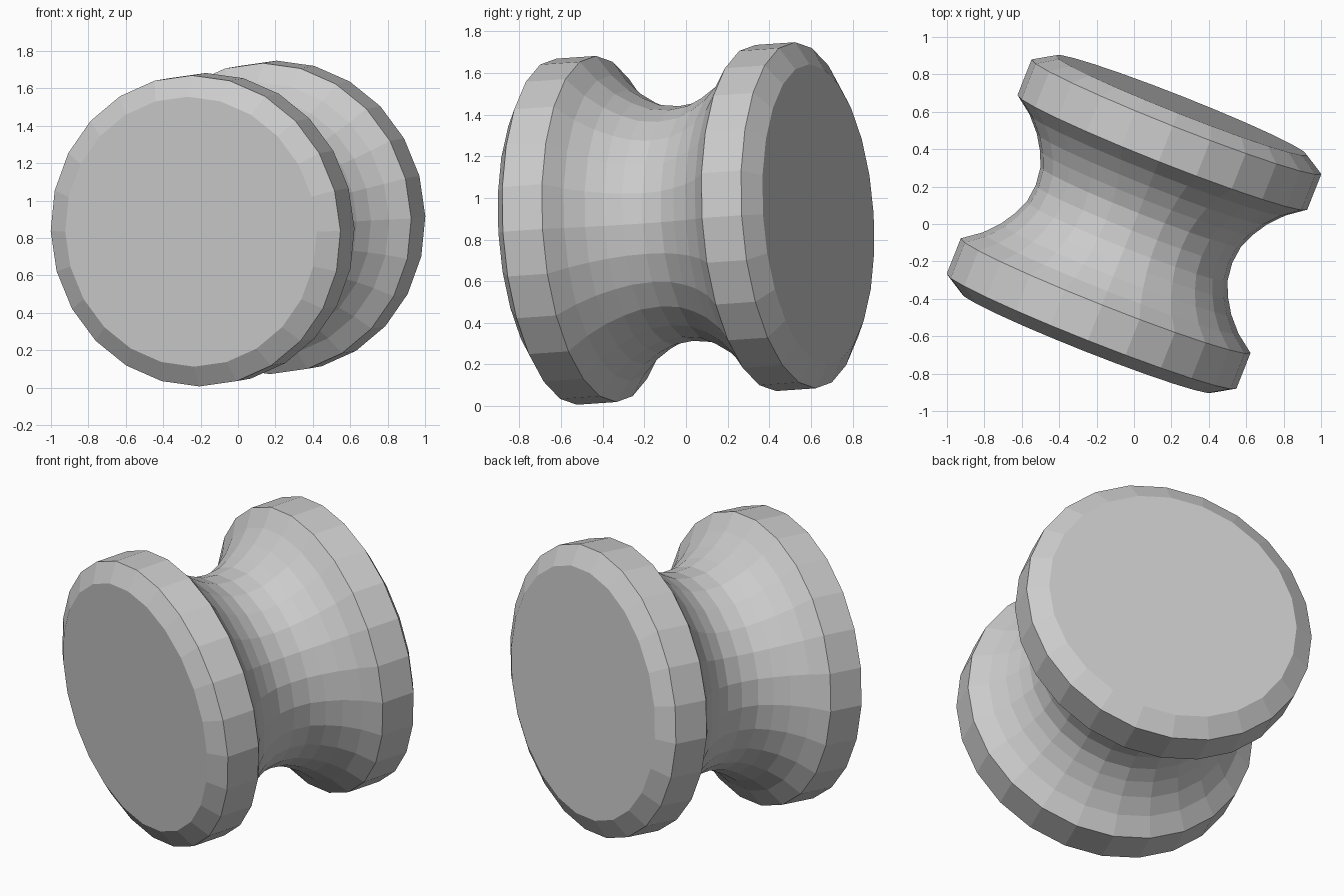
import bpy
import bmesh
import math
from mathutils import Matrix, Vector

cube = bpy.data.objects.get("Cube")
if cube:
    bpy.data.objects.remove(cube, do_unlink=True)

SIDES = 24
CENTRE = Vector((0, 0, 0.877))

# Half profile (distance along the axle, radius), waist to end cap
half = [(0, 0.565), (0.1, 0.577), (0.18, 0.612), (0.26, 0.662), (0.34, 0.735),
        (0.413, 0.833), (0.618, 0.833), (0.685, 0.723)]
profile = [(-t, r) for t, r in reversed(half[1:])] + half

# Spin the profile into a closed spool with flat ends
bm = bmesh.new()
verts = [bm.verts.new((r, 0, t)) for t, r in profile]
edges = [bm.edges.new(pair) for pair in zip(verts, verts[1:])]
bmesh.ops.spin(bm, geom=verts + edges, cent=(0, 0, 0), axis=(0, 0, 1),
               angle=2 * math.pi, steps=SIDES)
bmesh.ops.remove_doubles(bm, verts=bm.verts[:], dist=0.001)
bmesh.ops.holes_fill(bm, edges=[e for e in bm.edges if e.is_boundary], sides=SIDES)
bmesh.ops.recalc_face_normals(bm, faces=bm.faces[:])

# Lay the axle down, turned sideways and slightly raised at the back
axle = Vector((0.368, 0.93, 0.064)).normalized()
side = axle.cross(Vector((0, 0, 1))).normalized()
up = axle.cross(side)
turn = Matrix((side, up, axle)).transposed().to_4x4()
bm.transform(Matrix.Translation(CENTRE) @ turn)

mesh = bpy.data.meshes.new("spool")
bm.to_mesh(mesh)
bm.free()
spool = bpy.data.objects.new("spool", mesh)
bpy.context.collection.objects.link(spool)

# Plain light grey
grey = bpy.data.materials.new("light grey")
grey.use_nodes = True
colour = (0.6, 0.6, 0.6, 1)
grey.diffuse_color = colour
grey.node_tree.nodes["Principled BSDF"].inputs["Base Color"].default_value = colour
mesh.materials.append(grey)
